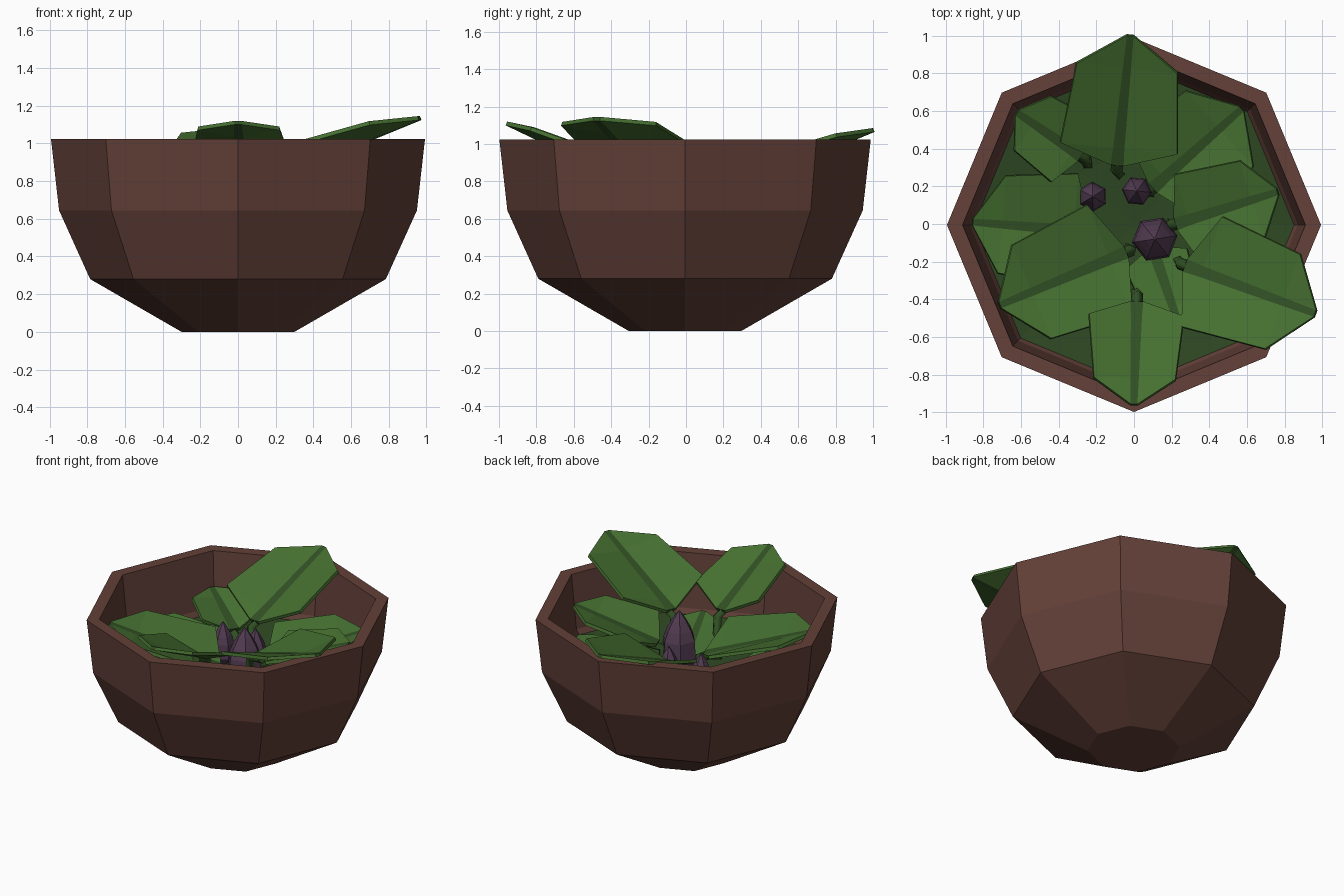
import bpy, bmesh, math
from mathutils import Vector

if "Cube" in bpy.data.objects:
    bpy.data.objects.remove(bpy.data.objects["Cube"])


def material(name, rgb):
    m = bpy.data.materials.new(name)
    m.diffuse_color = (*rgb, 1)
    m.use_nodes = True
    m.node_tree.nodes["Principled BSDF"].inputs["Base Color"].default_value = m.diffuse_color
    return m


CLAY = material("clay", (0.125, 0.052, 0.040))
LEAF = material("leaf_green", (0.060, 0.160, 0.030))
RIB = material("rib_green", (0.030, 0.080, 0.017))
MOSS = material("moss_green", (0.027, 0.064, 0.016))
PURPLE = material("bud_purple", (0.090, 0.048, 0.089))


def finish(name, bm, *mats):
    me = bpy.data.meshes.new(name)
    bm.to_mesh(me)
    bm.free()
    ob = bpy.data.objects.new(name, me)
    bpy.context.collection.objects.link(ob)
    for m in mats:
        me.materials.append(m)
    return ob


def lathe(name, profile, sides, centre, mat, turn=0.0):
    """Flat-sided turned solid from (radius, z) points, capped at both ends."""
    bm = bmesh.new()
    rings = []
    for r, z in profile:
        rings.append([bm.verts.new((centre[0] + r * math.cos(turn + math.tau * k / sides),
                                    centre[1] + r * math.sin(turn + math.tau * k / sides), z))
                      for k in range(sides)])
    for a, b in zip(rings, rings[1:]):
        for k in range(sides):
            j = (k + 1) % sides
            bm.faces.new((a[k], a[j], b[j], b[k]))
    bm.faces.new(rings[0])
    bm.faces.new(rings[-1])
    bmesh.ops.recalc_face_normals(bm, faces=bm.faces)
    return finish(name, bm, mat)


def leaf(name, base, tip, w):
    """Folded blade with a dark midrib, plus a bent stem down to the moss."""
    base, tip = Vector(base), Vector(tip)
    along = Vector((tip.x - base.x, tip.y - base.y, 0)).normalized()
    left = Vector((-along.y, along.x, 0))
    up = Vector((0, 0, 1))
    bm = bmesh.new()
    ribs = []
    for s in (1, -1):
        mid = [bm.verts.new(base.lerp(tip, t) + left * s * h)
               for t, h in ((0, 0.035), (0.13, 0.03), (0.75, 0.022), (1, 0.018))]
        inner = bm.verts.new(base.lerp(tip, 0.13) + left * s * w + up * 0.30 * w)
        outer = bm.verts.new(base.lerp(tip, 0.75) + left * s * w * 0.86 + up * 0.14 * w)
        for f in ((mid[0], mid[1], inner), (mid[1], mid[2], outer, inner),
                  (mid[2], mid[3], outer)):
            bm.faces.new(f[::s])
        ribs.append(mid)
    for k in range(3):
        f = bm.faces.new((ribs[1][k], ribs[1][k + 1], ribs[0][k + 1], ribs[0][k]))
        f.material_index = 1
    ob = finish(name, bm, LEAF, RIB)
    mod = ob.modifiers.new("thickness", "SOLIDIFY")
    mod.thickness = 0.022
    mod.offset = -1

    # stem
    cu = bpy.data.curves.new(name + "_stem", "CURVE")
    cu.dimensions = "3D"
    cu.bevel_depth = 0.032
    cu.bevel_resolution = 0
    cu.use_fill_caps = True
    sp = cu.splines.new("POLY")
    pts = [base.lerp(tip, 0.15) - up * 0.045, base - along * 0.03 - up * 0.04,
           Vector((base.x * 0.85, base.y * 0.85, 0.50))]
    sp.points.add(2)
    for p, co in zip(sp.points, pts):
        p.co = (*co, 1)
    cu.materials.append(RIB)
    st = bpy.data.objects.new(name + "_stem", cu)
    bpy.context.collection.objects.link(st)


# Bowl: outer wall, rim, inner wall
lathe("bowl", [(0.30, 0), (0.785, 0.28), (0.95, 0.645), (0.993, 1.025),
               (0.91, 1.025), (0.87, 0.645), (0.70, 0.33)], 8, (0, -0.005), CLAY)

# Dished moss bed
lathe("moss_bed", [(0.5, 0.42), (0.865, 0.61), (0.4, 0.55), (0.02, 0.53)],
      8, (0, -0.005), MOSS)

# Leaves: base, tip, half width
leaves = {
    "leaf_back": ((-0.09, 0.31, 0.80), (-0.02, 0.998, 1.085), 0.31),
    "leaf_front": ((0.015, -0.41, 0.86), (0, -0.955, 1.12), 0.25),
    "leaf_front_right": ((0.27, -0.22, 0.865), (0.96, -0.475, 1.145), 0.31),
    "leaf_front_left": ((-0.04, -0.15, 0.67), (-0.71, -0.43, 0.90), 0.31),
    "leaf_left": ((-0.24, -0.04, 0.60), (-0.855, 0.01, 0.70), 0.30),
    "leaf_back_left": ((-0.28, 0.36, 0.67), (-0.62, 0.59, 0.79), 0.20),
    "leaf_back_right": ((0.10, 0.19, 0.62), (0.57, 0.61, 0.79), 0.31),
    "leaf_right": ((0.22, 0.0, 0.73), (0.76, 0.17, 0.92), 0.25),
    "leaf_small": ((0.10, -0.13, 0.60), (0.24, -0.54, 0.74), 0.17),
}
for name, (b, t, w) in leaves.items():
    leaf(name, b, t, w)

# Flower buds: centre, radius, bottom and top
for i, (x, y, r, z0, z1) in enumerate([(0.11, -0.08, 0.122, 0.54, 0.95),
                                       (-0.22, 0.145, 0.08, 0.52, 0.82),
                                       (0.015, 0.175, 0.08, 0.52, 0.82)]):
    h = z1 - z0
    lathe(f"bud_{i + 1}", [(r * f, z0 + h * g) for f, g in
                           ((0.55, 0), (1.0, 0.2), (0.92, 0.52), (0.72, 0.68),
                            (0.40, 0.85), (0.04, 1))], 6, (x, y), PURPLE, 0.15 + i * 0.4)
